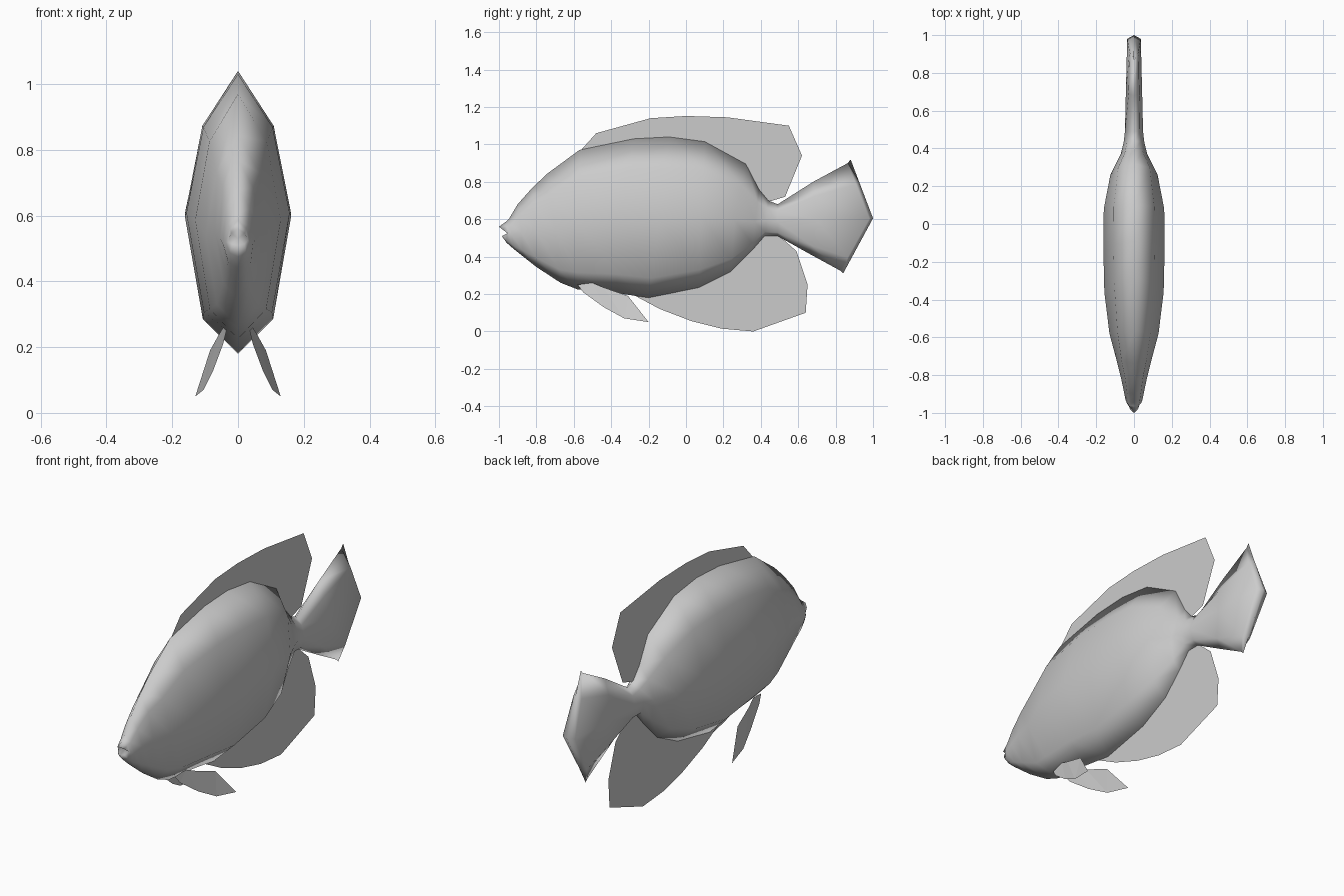
import bpy, bmesh

if "Cube" in bpy.data.objects:
    bpy.data.objects.remove(bpy.data.objects["Cube"])

grey = bpy.data.materials.new("plain grey")
grey.diffuse_color = (0.6, 0.6, 0.6, 1)
grey.use_nodes = True
grey.node_tree.nodes["Principled BSDF"].inputs["Base Color"].default_value = grey.diffuse_color


def finish(name, bm, smooth):
    me = bpy.data.meshes.new(name)
    bmesh.ops.remove_doubles(bm, verts=bm.verts, dist=0.0005)
    bmesh.ops.recalc_face_normals(bm, faces=bm.faces)
    for f in bm.faces:
        f.smooth = smooth
    bm.to_mesh(me)
    bm.free()
    me.materials.append(grey)
    ob = bpy.data.objects.new(name, me)
    bpy.context.collection.objects.link(ob)
    return ob


def sheet(name, pts):
    bm = bmesh.new()
    bm.faces.new([bm.verts.new(p) for p in pts])
    bmesh.ops.triangulate(bm, faces=bm.faces)
    return finish(name, bm, False)


# Body and tail: eight-sided rings (top y, top z, bottom y, bottom z, half width, side y)
rings = [
    (-1.00, .56, -.985, .51, .030, -.955),
    (-.965, .585, -.96, .475, .037, -.95),
    (-.945, .605, -.92, .44, .045, -.93),
    (-.90, .68, -.87, .40, .055, -.88),
    (-.82, .77, -.80, .345, .070, -.81),
    (-.74, .845, -.67, .26, .098, -.70),
    (-.57, .97, -.58, .225, .130, -.58),
    (-.28, 1.03, -.37, .205, .157, -.36),
    (-.09, 1.04, -.20, .18, .162, -.14),
    (.10, 1.015, .07, .235, .160, .08),
    (.32, .895, .24, .32, .125, .26),
    (.39, .76, .35, .43, .070, .37),
    (.44, .70, .42, .51, .055, .43),
    (.49, .68, .49, .51, .048, .49),
    (.68, .80, .66, .415, .043, .70),
    (.865, .90, .825, .325, .036, .98),
    (.88, .92, .84, .31, .0, 1.0),
]
bm = bmesh.new()
loops = []
for yt, zt, yb, zb, w, ym in rings:
    zm = (zt + zb) / 2 - .01

    def point(side, f):
        y, z = (yt, zt) if f > 0 else (yb, zb)
        a = abs(f)
        return bm.verts.new((side * w, ym + (y - ym) * a, zm + (z - zm) * a))

    shape = [(0, 1), (.67, .62), (1, 0), (.66, -.75),
             (0, -1), (-.66, -.75), (-1, 0), (-.67, .62)]
    loops.append([point(s, f) for s, f in shape])
for a, b in zip(loops, loops[1:]):
    for i in range(8):
        j = (i + 1) % 8
        bm.faces.new((a[i], a[j], b[j], b[i]))
# Sunken mouth
mouth = bm.verts.new((0, -.945, .53))
for i in range(8):
    bm.faces.new((loops[0][i], mouth, loops[0][(i + 1) % 8]))
bmesh.ops.dissolve_degenerate(bm, dist=0.0005, edges=bm.edges)
finish("body", bm, True)

# Thin fins on the centre line
dorsal = [(-.57, .96), (-.48, 1.06), (-.19, 1.14), (0, 1.152), (.22, 1.145),
          (.55, 1.10), (.62, .94), (.53, .72), (.43, .69), (.28, .82),
          (.08, .95), (-.28, .97)]
anal = [(-.29, .20), (-.14, .12), (.03, .055), (.19, .015), (.36, 0), (.64, .10),
        (.65, .25), (.59, .43), (.50, .51), (.40, .53), (.2, .38), (-.05, .26)]
sheet("dorsal_fin", [(0, y, z) for y, z in dorsal])
sheet("anal_fin", [(0, y, z) for y, z in anal])

# Pair of splayed belly fins
pelvic = [(.035, -.58, .25), (.045, -.50, .26), (.06, -.44, .235), (.085, -.31, .19),
          (.13, -.20, .05), (.105, -.33, .07), (.075, -.44, .13), (.045, -.55, .21)]
for name, s in (("right", 1), ("left", -1)):
    sheet(name + "_pelvic_fin", [(s * x, y, z) for x, y, z in pelvic])
